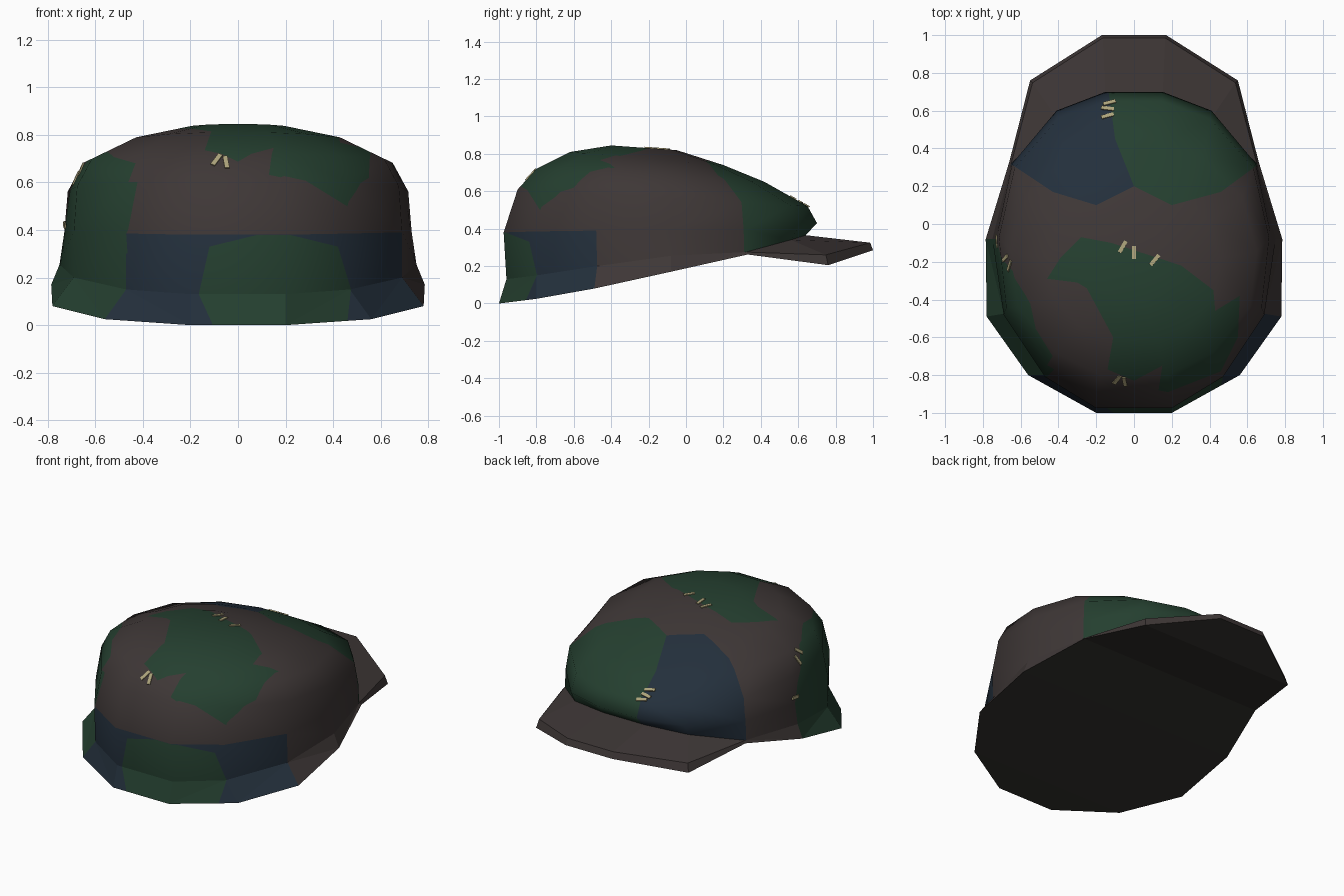
import bpy, bmesh
from mathutils import Vector
from mathutils.bvhtree import BVHTree

cube = bpy.data.objects.get("Cube")
if cube:
    bpy.data.objects.remove(cube)


def material(name, rgb):
    m = bpy.data.materials.new(name)
    m.use_nodes = True
    m.diffuse_color = (*rgb, 1)
    m.node_tree.nodes["Principled BSDF"].inputs["Base Color"].default_value = (*rgb, 1)
    return m


MATS = [material("brown_cloth", (.048, .038, .037)),
        material("green_patch", (.018, .05, .029)),
        material("navy_patch", (.017, .029, .045)),
        material("cream_thread", (.42, .37, .2)),
        material("black_lining", (.03, .028, .024))]
BROWN, GREEN, NAVY, THREAD, BLACK = range(5)


def finish(bm, name, normals=None):
    me = bpy.data.meshes.new(name)
    bm.to_mesh(me)
    bm.free()
    for m in MATS:
        me.materials.append(m)
    ob = bpy.data.objects.new(name, me)
    bpy.context.collection.objects.link(ob)
    if normals:
        me.normals_split_custom_set_from_vertices(normals)
    return ob


# Half outlines from the front centre round to the back centre
HEM = [(.2, -1, 0), (.56, -.8, .025), (.78, -.49, .08), (.785, -.08, .17), (.66, .33, .262)]
FOLD = [(.2, -.96, .13), (.47, -.8, .15), (.69, -.475, .2), (.75, -.08, .255),
        (.65, .32, .275), (.41, .56, .34), (.15, .64, .365)]
BAND = [(.2, -.975, .38), (.47, -.81, .385), (.69, -.48, .39), (.73, -.08, .39),
        (.645, .32, .395), (.41, .6, .41), (.15, .7, .43)]


def upper_ring(scale, y0, y1, z0, z1):
    ring = []
    for x, y, z in BAND:
        t = (y + .975) / 1.675
        ring.append((x * scale, y0 + t * (y1 - y0), z0 + t * (z1 - z0)))
    return ring


def shell(rings, closed):
    bm = bmesh.new()
    loops = []
    for half in rings:
        full = half + [(-x, y, z) for x, y, z in reversed(half)]
        loops.append([bm.verts.new(p) for p in full])
    n = len(loops[0])
    for r, (a, b) in enumerate(zip(loops, loops[1:])):
        for j in range(n):
            if not closed and j == n // 2 - 1:
                continue
            k = (j + 1) % n
            f = bm.faces.new((a[j], a[k], b[k], b[j]))
            if r == 0 and j in (0, 1, n - 2, n - 1):
                f.material_index = NAVY
            elif r == 0 and j in (n - 4, n - 3):
                f.material_index = GREEN
    if closed:
        bm.faces.new(loops[-1])
    bmesh.ops.triangulate(bm, faces=bm.faces[:])
    return bm


def inside(u, v, poly):
    hit = False
    for (a, b), (c, d) in zip(poly, poly[1:] + poly[:1]):
        if (b > v) != (d > v) and u < (c - a) * (v - b) / (d - b) + a:
            hit = not hit
    return hit


def patch(bm, poly, axes, where, colour):
    """Cut a patch outline into the cloth along one axis and colour it."""
    i, j = axes
    for p, q in zip(poly, poly[1:] + poly[:1]):
        co, no = Vector(), Vector()
        co[i], co[j] = p
        no[i], no[j] = q[1] - p[1], p[0] - q[0]
        faces = [f for f in bm.faces if any(where(v.co) for v in f.verts)]
        geom = set(faces)
        for f in faces:
            geom.update(f.edges)
            geom.update(f.verts)
        bmesh.ops.bisect_plane(bm, geom=list(geom), dist=1e-5, plane_co=co, plane_no=no)
    for f in bm.faces:
        c = f.calc_center_median()
        if where(c) and inside(c[i], c[j], poly):
            f.material_index = colour


FRONT_PATCH = [(-.11, -.1), (-.11, .01), (-.165, .13), (-.12, .33), (.08, .379),
               (.22, .379), (.42, .33), (.475, .15), (.46, .02), (.46, -.1)]
SIDE_PATCH = [(-.81, .3), (-.81, .4), (-.77, .6), (-.7, .68), (-.42, .73),
              (-.25, .68), (-.13, .5), (-.08, .38), (-.08, .3)]
TOP_PATCH = [(-.28, -.07), (-.12, -.1), (.25, -.22), (.42, -.35), (.43, -.46), (.56, -.38),
             (.55, -.6), (.46, -.78), (.18, -.89), (.13, -.88), (.15, -.75), (0, -.83),
             (-.14, -.77), (-.11, -.6), (-.25, -.34), (-.3, -.31), (-.46, -.29), (-.39, -.18)]
SEAM = [(-.15, .8), (-.12, .6), (-.1, .45), (0, .2)]
BACK_GREEN = SEAM + [(.2, .1), (.46, .17), (.65, .31), (.8, .31), (.8, .8)]
BACK_NAVY = SEAM + [(-.2, .1), (-.43, .17), (-.64, .31), (-.8, .31), (-.8, .8)]


def at_front(c):
    return c.y < -.7 and c.z < .41


# Crown: smooth dome with patches cut in
bm = shell([FOLD, BAND,
            upper_ring(.98, -.9, .65, .61, .52),
            upper_ring(.89, -.8, .42, .72, .65),
            upper_ring(.62, -.62, .2, .81, .74),
            upper_ring(.28, -.4, -.05, .845, .82)], True)
bm.normal_update()
surface = BVHTree.FromBMesh(bm)
layer = bm.verts.layers.float_vector.new("smooth_normal")
for v in bm.verts:
    v[layer] = v.normal
patch(bm, FRONT_PATCH, (0, 2), at_front, GREEN)
patch(bm, SIDE_PATCH, (1, 2), lambda c: c.x < -.44 and c.y < .1, GREEN)
patch(bm, TOP_PATCH, (0, 1), lambda c: c.y < 0 and c.z > .5, GREEN)
patch(bm, BACK_GREEN, (0, 1), lambda c: c.y > .05, GREEN)
patch(bm, BACK_NAVY, (0, 1), lambda c: c.y > .05, NAVY)
for f in bm.faces:
    f.smooth = True
normals = [Vector(v[layer]).normalized() for v in bm.verts]
bm.verts.layers.float_vector.remove(layer)
finish(bm, "crown", normals)

# Flared hem below the crown
bm = shell([HEM, FOLD[:5]], False)
patch(bm, FRONT_PATCH, (0, 2), at_front, GREEN)
finish(bm, "hem")

# Brim: one half, mirrored
CORNER, TIP = (.55, .76, .205), (.17, 1, .285)
bm = bmesh.new()
root, side, back, low, corner, tip, corner_top, tip_top = [bm.verts.new(p) for p in (
    FOLD[4], FOLD[5], FOLD[6], HEM[4], CORNER, TIP, (.537, .748, .26), (.165, .985, .325))]
mid_back, mid_tip, mid_top = [bm.verts.new((0, v.co.y, v.co.z)) for v in (back, tip, tip_top)]
for f in ((root, corner_top, side), (side, corner_top, tip_top, back),
          (back, tip_top, mid_top, mid_back), (low, corner, corner_top, root),
          (corner, tip, tip_top, corner_top), (tip, mid_tip, mid_top, tip_top)):
    bm.faces.new(f)
brim = finish(bm, "brim")
brim.modifiers.new("mirror", 'MIRROR')

# Dark underside closing the cap and brim
bm = bmesh.new()
rows = [[bm.verts.new((s * x, y, z)) for s in (-1, 1)] for x, y, z in HEM + [CORNER, TIP]]
for a, b in zip(rows, rows[1:]):
    bm.faces.new((a[0], b[0], b[1], a[1])).material_index = BLACK
finish(bm, "underside")

# Stitches: thin plates laid on the crown at the patch edges (place, direction)
STITCHES = [((-.06, -.12, .84), (.04, .07, 0)), ((0, -.15, .84), (0, 1, 0)),
            ((.11, -.19, .84), (.05, .06, 0)),
            ((-.09, -.82, .69), (.04, .04, .06)), ((-.05, -.83, .68), (-.01, .04, .06)),
            ((-.13, .64, .52), (.06, .02, 0)), ((-.14, .61, .54), (.06, -.01, 0)),
            ((-.14, .57, .56), (.06, .02, 0)),
            ((-.67, -.18, .61), (.05, .03, .05)), ((-.65, -.22, .65), (.03, .05, .03)),
            ((-.72, -.09, .42), (0, 1, .2))]
bm = bmesh.new()
for place, direction in STITCHES:
    co, n, _, _ = surface.find_nearest(Vector(place))
    d = Vector(direction)
    d = (d - n * d.dot(n)).normalized() * .034
    w = n.cross(d).normalized() * .01
    rims = [[bm.verts.new(co + n * h + d * a + w * b)
             for a, b in ((-1, -1), (1, -1), (1, 1), (-1, 1))] for h in (-.002, .006)]
    bm.faces.new(rims[1])
    for k in range(4):
        m = (k + 1) % 4
        bm.faces.new((rims[0][k], rims[0][m], rims[1][m], rims[1][k]))
for f in bm.faces:
    f.material_index = THREAD
finish(bm, "stitches")
